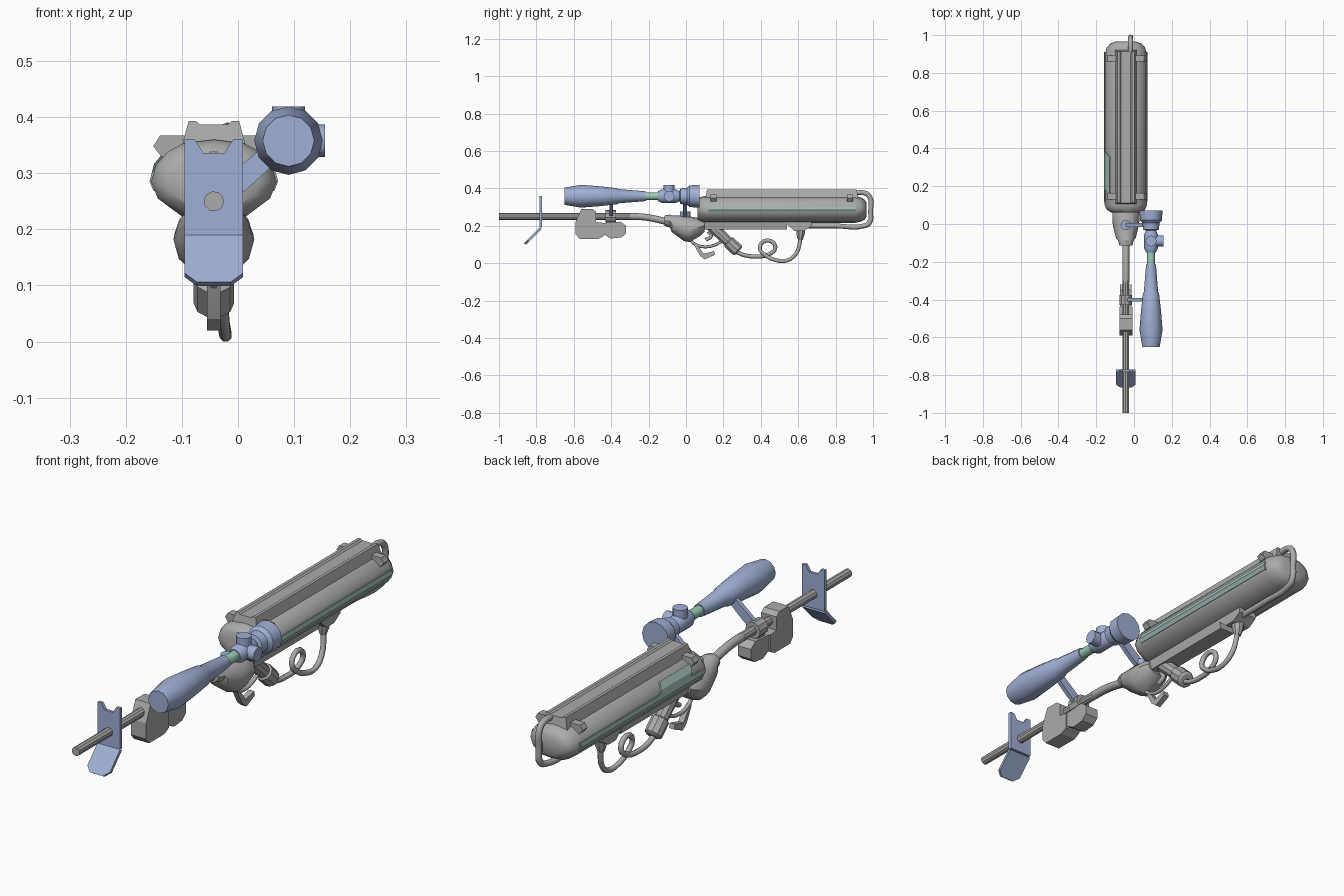
import bpy, bmesh, math
from mathutils import Vector

if "Cube" in bpy.data.objects:
    bpy.data.objects.remove(bpy.data.objects["Cube"])

CX = -0.043  # centre line of the main body


def mat(name, r, g, b):
    m = bpy.data.materials.new(name)
    m.diffuse_color = (r, g, b, 1)
    m.use_nodes = True
    m.node_tree.nodes["Principled BSDF"].inputs["Base Color"].default_value = m.diffuse_color
    return m


GREY = mat("warm grey metal", 0.41, 0.41, 0.405)
BLUE = mat("pale blue metal", 0.35, 0.43, 0.66)
TEAL = mat("grey teal stripe", 0.34, 0.48, 0.46)
GREEN = mat("mint green", 0.32, 0.62, 0.48)


def finish(name, bm, m, angle=35):
    bmesh.ops.recalc_face_normals(bm, faces=bm.faces)
    me = bpy.data.meshes.new(name)
    bm.to_mesh(me)
    bm.free()
    me.materials.append(m)
    for p in me.polygons:
        p.use_smooth = True
    me.set_sharp_from_angle(angle=math.radians(angle))
    ob = bpy.data.objects.new(name, me)
    bpy.context.collection.objects.link(ob)
    return ob


def loft(name, rings, m, angle=35):
    """Skin a list of equal-length point rings and cap both ends."""
    bm = bmesh.new()
    vs = [[bm.verts.new(p) for p in r] for r in rings]
    n = len(vs[0])
    for a, b in zip(vs, vs[1:]):
        for i in range(n):
            j = (i + 1) % n
            bm.faces.new((a[i], a[j], b[j], b[i]))
    bm.faces.new(vs[0])
    bm.faces.new(vs[-1])
    return finish(name, bm, m, angle)


def lathe(name, start, axis, prof, m, n=12):
    """Revolve (distance, radius) pairs round an axis."""
    axis = Vector(axis).normalized()
    u = axis.orthogonal().normalized()
    v = axis.cross(u)
    rings = []
    for d, r in prof:
        c = Vector(start) + axis * d
        rings.append([c + r * (u * math.cos(t) + v * math.sin(t))
                      for t in [2 * math.pi * (i + .5) / n for i in range(n)]])
    return loft(name, rings, m)


def rod(name, a, b, r, m, n=10):
    d = Vector(b) - Vector(a)
    return lathe(name, a, d, [(0, r), (d.length, r)], m, n)


def side_plate(name, yz, x, w, m):
    """Side outline pushed out to width w about x."""
    return loft(name, [[(x + s * w / 2, y, z) for y, z in yz] for s in (-1, 1)], m, 20)


def along(name, xz, y0, y1, m, slope=0.0, angle=20):
    """Cross-section run along y; slope shifts y with height."""
    return loft(name, [[(x, y + slope * (z - .285), z) for x, z in xz] for y in (y0, y1)], m, angle)


def tube(name, pts, r, m, res=5):
    cu = bpy.data.curves.new(name, 'CURVE')
    cu.dimensions = '3D'
    cu.bevel_depth = r
    cu.bevel_resolution = 2
    cu.resolution_u = res
    cu.use_fill_caps = True
    sp = cu.splines.new('BEZIER')
    sp.bezier_points.add(len(pts) - 1)
    for bp, p in zip(sp.bezier_points, pts):
        bp.co = p
        bp.handle_left_type = bp.handle_right_type = 'AUTO'
    cu.materials.append(m)
    ob = bpy.data.objects.new(name, cu)
    bpy.context.collection.objects.link(ob)
    return ob


# Tank: rounded top, tapering underside, domed ends
half = [(.055, .353), (.083, .338), (.103, .315), (.112, .285), (.10, .255), (.053, .22)]
section = [(0, .36)] + half + [(0, .215)] + [(-x, z) for x, z in reversed(half)]
ends = [(.062, .72), (.075, .9), (.1, 1), (.90, 1), (.935, .9), (.955, .74), (.965, .5)]
loft("tank", [[(CX + x * s, y, .283 + (z - .283) * s) for x, z in section] for y, s in ends], GREY, 40)

# Tank stripes on both sides and the patch on the left
for s, side in ((1, "right"), (-1, "left")):
    along("stripe_" + side, [(CX + s * x, z) for x, z in
          [(.110, .303), (.1145, .285), (.1075, .268), (.102, .268), (.109, .285), (.104, .303)]],
          .12, .91, TEAL)
along("patch_left", [(CX - x, z) for x, z in
      [(.1145, .285), (.1065, .317), (.086, .341), (.081, .335), (.100, .313), (.109, .285)]],
      .2, .40, TEAL, slope=-.8)

# Top tray and its four clips
tray = [(.062, .33), (.045, .393), (.032, .393), (.025, .387)]
loft("top_tray", [[(CX + s * x, y + e * (z - .33) * .2, z) for s, pts in
     ((1, tray), (-1, tray[::-1])) for x, z in pts] for y, e in ((.10, 1), (.925, -1))], GREY, 15)
for s in (1, -1):
    for y in (.13, .86):
        along("tray_clip", [(CX + s * x, z) for x, z in
              [(.108, .348), (.096, .367), (.04, .367), (.04, .33), (.094, .33)]], y, y + .033, GREY)

# Lower bar with its hose block
along("lower_bar", [(CX + x, z) for x, z in
      [(-.045, .235), (.045, .235), (.035, .18), (-.035, .18)]], .09, .54, GREY)
side_plate("hose_block", [(.52, .225), (.67, .225), (.67, .197), (.63, .172), (.58, .172)], CX, .085, GREY)

# Rear pipe from tray round the back to the lower block
tube("rear_pipe", [(-.018, .9, .375), (-.018, .955, .375), (-.018, .982, .355), (-.018, .987, .28),
                   (-.018, .98, .215), (-.022, .95, .199), (-.03, .8, .199), (-.03, .63, .199)], .013, GREY)

# Hub body: elliptical sections (y, z low, z high, half width)
hub = [(-.115, .20, .255, .034), (-.085, .19, .26, .042), (-.075, .165, .255, .052),
       (-.01, .118, .255, .068), (.02, .113, .25, .072), (.075, .145, .24, .070), (.10, .17, .23, .05)]
loft("hub", [[(CX + w * math.cos(t), y, (a + b) / 2 + (b - a) / 2 * math.sin(t))
     for t in [2 * math.pi * i / 12 for i in range(12)]] for y, a, b, w in hub], GREY, 35)

# Barrel, straight then bending into the hub
rod("barrel", (CX, -1, .25), (CX, -.3, .25), .018, GREY)
tube("barrel_bend", [(CX, -.31, .25), (CX, -.24, .248), (CX, -.17, .238), (CX, -.08, .215)], .018, GREY)

# Weight blocks and clamp ring on the barrel
side_plate("front_weight", [(-.59, .22), (-.56, .29), (-.50, .29), (-.48, .275), (-.48, .22), (-.44, .215),
           (-.44, .145), (-.47, .13), (-.57, .13), (-.59, .155)], CX, .07, GREY)
side_plate("rear_weight", [(-.445, .215), (-.35, .222), (-.32, .20), (-.32, .16), (-.345, .138),
           (-.40, .132), (-.445, .155)], CX, .06, GREY)
rod("clamp_ring", (CX, -.43, .25), (CX, -.375, .25), .034, GREY)
side_plate("clamp_foot", [(-.425, .24), (-.38, .24), (-.38, .20), (-.425, .20)], CX, .04, GREY)

# Front plate: notched upright and bent lower flap
plate = [(.052, .19), (.052, .36), (.034, .36), (.018, .335), (-.018, .335), (-.034, .36), (-.052, .36), (-.052, .19)]
along("front_plate", [(CX + x, z) for x, z in plate], -.784, -.771, BLUE)
flap = [(.052, -.784, .19), (.052, -.85, .122), (.030, -.866, .106),
        (-.030, -.866, .106), (-.052, -.85, .122), (-.052, -.784, .19)]
loft("front_flap", [[(CX + x, y + d, z - d * .6) for x, y, z in flap] for d in (0, .012)], BLUE, 20)

# Grip stub, end collar and coiled hose
d = Vector((0, .16, -.15)).normalized()
lathe("grip", (CX, .13, .205), d, [(0, .032), (.13, .028), (.135, .036), (.2, .036), (.207, .026)], GREY, 10)
hose = [(-.043, .27, .06), (-.043, .315, .042), (-.043, .375, .036), (-.04, .44, .046), (-.036, .478, .085),
        (-.034, .435, .122), (-.03, .394, .085), (-.026, .425, .042), (-.024, .475, .018),
        (-.022, .535, .013), (-.028, .588, .05), (-.035, .61, .12), (-.038, .613, .15)]
tube("hose", hose, .011, GREY, 3)
lathe("hose_connector", (-.038, .614, .185), (0, -.05, -1), [(0, .026), (.03, .024), (.06, .014)], GREY, 8)

# Trigger, guard and small hook
tube("trigger_guard", [(CX, .02, .125), (CX, .06, .095), (CX, .13, .09), (CX, .2, .12)], .008, GREY, 3)
side_plate("trigger", [(.04, .105), (.07, .085), (.095, .05), (.15, .065), (.155, .045),
           (.10, .02), (.075, .04), (.055, .075)], CX, .024, GREY)
tube("trigger_hook", [(CX, .12, .17), (CX, .135, .145), (CX, .105, .125)], .010, GREY, 3)

# Scope
SX, SZ = .09, .358
lathe("scope_front", (SX, 0, SZ), (0, 1, 0),
      [(-.65, .043), (-.65, .046), (-.56, .061), (-.46, .053), (-.37, .043), (-.36, .038), (-.215, .026)], BLUE)
rod("scope_ring", (SX, -.22, SZ), (SX, -.14, SZ), .021, GREEN, 12)
lathe("scope_body", (SX, 0, SZ), (0, 1, 0),
      [(-.15, .026), (-.13, .036), (-.055, .036), (-.035, .027), (-.03, .042), (.005, .045), (.02, .058), (.072, .061)], BLUE)
rod("scope_top_knob", (SX, -.09, SZ), (SX, -.09, .419), .029, BLUE, 12)
rod("scope_side_knob", (SX, -.09, SZ), (.155, -.09, SZ), .029, BLUE, 12)

# Scope mounts
for y, w in ((-.40, .018), (-.005, .02)):
    loft("scope_mount", [[(x, y + s * w / 2, z) for x, z in
         [(CX, .23), (CX, .275), (.01, .318), (.06, .36), (.085, .335), (.012, .268)]] for s in (-1, 1)], BLUE, 20)
rod("mount_disc", (CX, -.005, .24), (CX, -.005, .275), .028, BLUE, 12)
